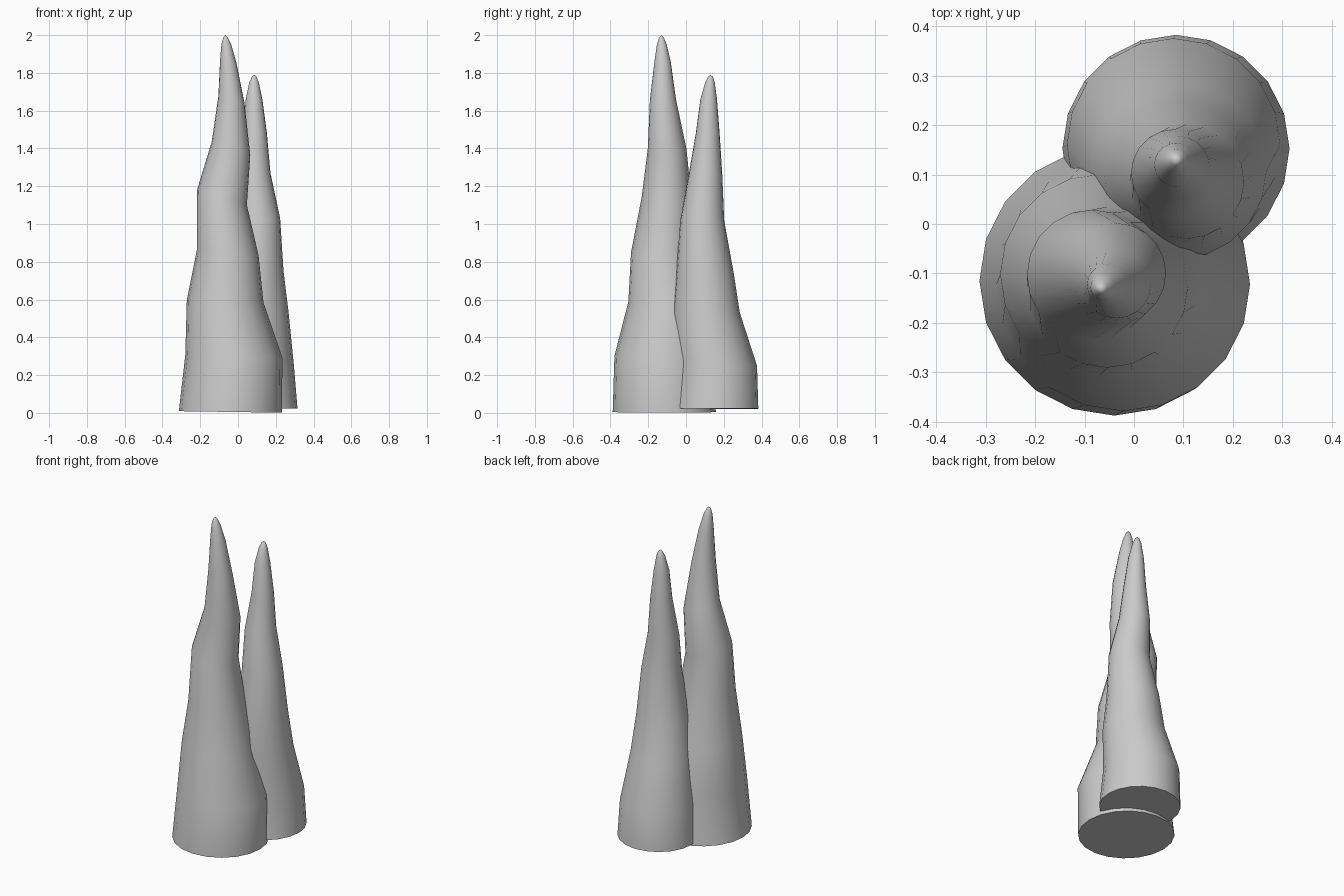
import bpy
import bmesh
import math
from mathutils import Vector

cube = bpy.data.objects.get("Cube")
if cube:
    bpy.data.objects.remove(cube, do_unlink=True)

SIDES = 20

stone = bpy.data.materials.new("grey_stone")
stone.use_nodes = True
colour = (0.6, 0.6, 0.6, 1)
stone.diffuse_color = colour
stone.node_tree.nodes["Principled BSDF"].inputs["Base Color"].default_value = colour


def spire(name, rings, tip):
    """Skin tilted rings (x, y, z, radius, slope along x) up to a tip."""
    bm = bmesh.new()
    loops = []
    for x, y, z, r, slope in rings:
        loop = []
        for i in range(SIDES):
            a = math.tau * i / SIDES
            dx, dy = r * math.cos(a), r * math.sin(a)
            loop.append(bm.verts.new((x + dx, y + dy, z + slope * dx)))
        loops.append(loop)
    for low, high in zip(loops, loops[1:]):
        for i in range(SIDES):
            j = (i + 1) % SIDES
            bm.faces.new((low[i], low[j], high[j], high[i]))
    # flat base and rounded point
    bm.faces.new(loops[0][::-1])
    top = bm.verts.new(Vector(tip))
    for i in range(SIDES):
        bm.faces.new((loops[-1][i], loops[-1][(i + 1) % SIDES], top))
    mesh = bpy.data.meshes.new(name)
    bm.to_mesh(mesh)
    bm.free()
    mesh.materials.append(stone)
    obj = bpy.data.objects.new(name, mesh)
    bpy.context.collection.objects.link(obj)
    bpy.ops.object.select_all(action="DESELECT")
    obj.select_set(True)
    bpy.context.view_layer.objects.active = obj
    bpy.ops.object.shade_smooth_by_angle(angle=math.radians(50))


# taller spire at the front
spire("tall_spire", [
    (-0.04, -0.115, 0.005, 0.273, -0.015),
    (-0.022, -0.122, 0.30, 0.257, -0.03),
    (-0.068, -0.102, 0.59, 0.203, -0.03),
    (-0.054, -0.128, 0.85, 0.163, -0.1),
    (-0.085, -0.103, 1.14, 0.132, -0.3),
    (-0.037, -0.10, 1.40, 0.102, -0.35),
    (-0.035, -0.122, 1.66, 0.069, -0.25),
    (-0.052, -0.124, 1.86, 0.043, -0.1),
    (-0.062, -0.128, 1.95, 0.026, 0),
    (-0.066, -0.13, 1.988, 0.012, 0),
], (-0.067, -0.13, 2.0))

# shorter spire behind it
spire("short_spire", [
    (0.085, 0.153, 0.022, 0.23, 0.01),
    (0.08, 0.16, 0.25, 0.216, 0),
    (0.09, 0.107, 0.53, 0.178, 0),
    (0.09, 0.1, 0.75, 0.151, 0),
    (0.107, 0.086, 1.02, 0.116, 0.1),
    (0.083, 0.103, 1.26, 0.089, 0.1),
    (0.09, 0.115, 1.48, 0.063, 0),
    (0.085, 0.12, 1.66, 0.044, 0),
    (0.085, 0.127, 1.75, 0.025, 0),
    (0.086, 0.13, 1.78, 0.012, 0),
], (0.086, 0.13, 1.79))
